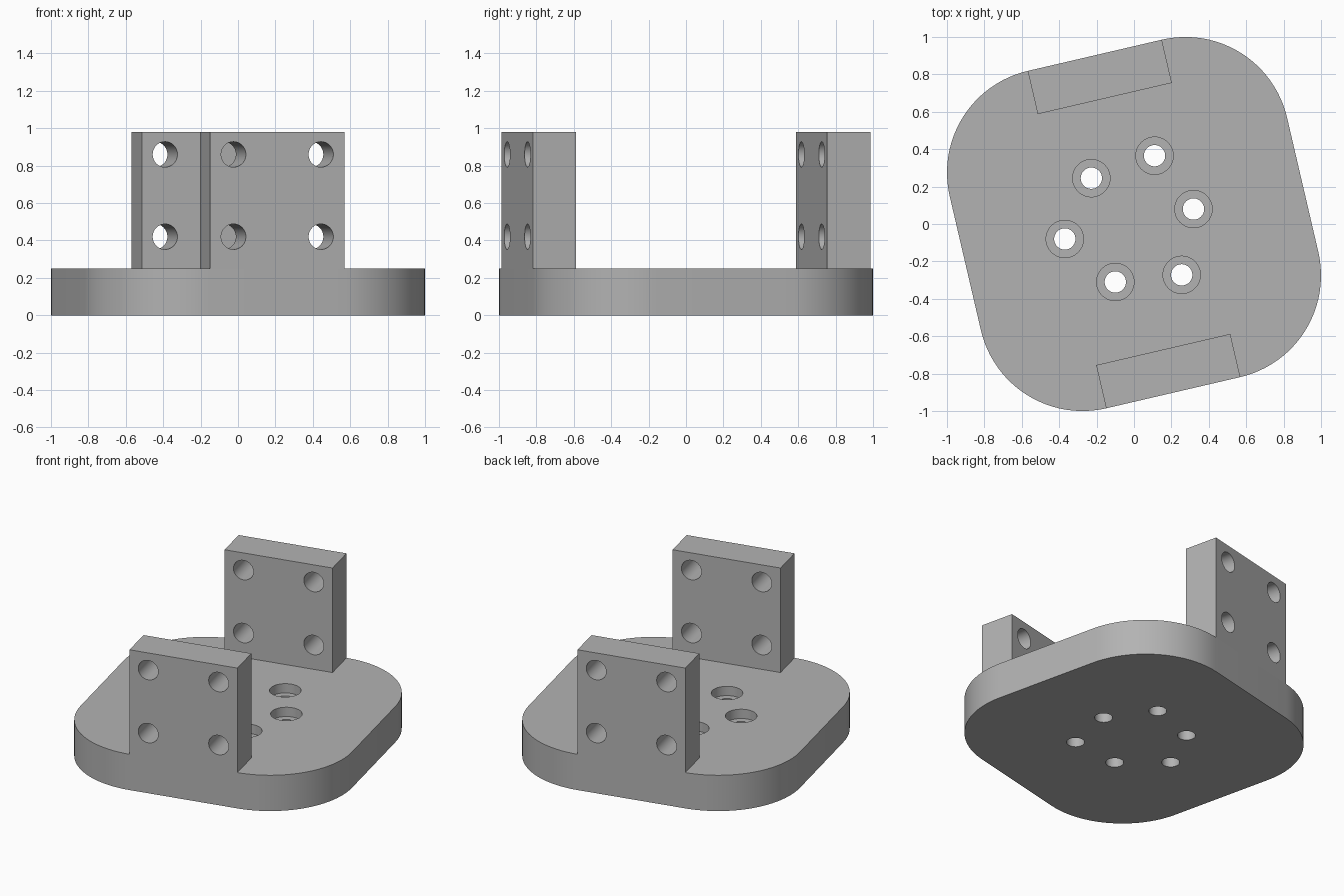
import bpy, bmesh, math
from mathutils import Matrix, Vector

if "Cube" in bpy.data.objects:
    bpy.data.objects.remove(bpy.data.objects["Cube"])

TURN = Matrix.Rotation(math.radians(13.1), 4, 'Z')   # whole part is turned about z
CORNER, RADIUS = 0.368, 0.558                        # corner centres and radius
HALF = CORNER + RADIUS
BASE_H, TOP = 0.25, 0.98

grey = bpy.data.materials.new("grey metal")
grey.diffuse_color = (0.45, 0.45, 0.45, 1)
grey.use_nodes = True
grey.node_tree.nodes["Principled BSDF"].inputs["Base Color"].default_value = grey.diffuse_color


def make_object(name, bm):
    bmesh.ops.recalc_face_normals(bm, faces=bm.faces[:])
    mesh = bpy.data.meshes.new(name)
    bm.to_mesh(mesh)
    bm.free()
    mesh.materials.append(grey)
    obj = bpy.data.objects.new(name, mesh)
    bpy.context.collection.objects.link(obj)
    return obj


def drill(obj, centre, radius, depth, axis='Z'):
    """Cut a round hole centred at a point along z or local y."""
    bm = bmesh.new()
    place = Matrix.Translation(centre)
    if axis == 'Y':
        place = TURN @ place @ Matrix.Rotation(math.pi / 2, 4, 'X')
    bmesh.ops.create_cone(bm, cap_ends=True, segments=48, radius1=radius,
                          radius2=radius, depth=depth, matrix=place)
    cutter = make_object("hole_cutter", bm)
    cutter.hide_render = True
    mod = obj.modifiers.new("hole", 'BOOLEAN')
    mod.operation, mod.solver, mod.object = 'DIFFERENCE', 'EXACT', cutter
    bpy.context.view_layer.objects.active = obj
    bpy.ops.object.modifier_apply(modifier=mod.name)
    bpy.data.objects.remove(cutter)


def finish(obj):
    bpy.ops.object.select_all(action='DESELECT')
    obj.select_set(True)
    bpy.context.view_layer.objects.active = obj
    bpy.ops.object.shade_smooth_by_angle(angle=math.radians(30))


# Base plate: rounded square profile, extruded
bm = bmesh.new()
ring = []
for q, (sx, sy) in enumerate([(1, 1), (-1, 1), (-1, -1), (1, -1)]):
    for i in range(25):
        a = math.pi / 2 * (q + i / 24)
        p = Vector((sx * CORNER + RADIUS * math.cos(a),
                    sy * CORNER + RADIUS * math.sin(a), 0))
        ring.append(bm.verts.new(TURN @ p))
face = bm.faces.new(ring)
out = bmesh.ops.extrude_face_region(bm, geom=[face])
bmesh.ops.translate(bm, vec=(0, 0, BASE_H),
                    verts=[v for v in out["geom"] if isinstance(v, bmesh.types.BMVert)])
base = make_object("base_plate", bm)

# Counterbored screw holes through the base
for x, y in [(0.11, 0.365), (-0.228, 0.245), (-0.37, -0.08),
             (-0.1, -0.31), (0.255, -0.272), (0.318, 0.08)]:
    drill(base, (x, y, BASE_H / 2), 0.057, 1)
    drill(base, (x, y, BASE_H), 0.1, 0.13)
finish(base)

# Upright mounting blocks, flush with the straight edges, four cross holes each
THICK = 0.237
for name, side in (("front_block", -1), ("back_block", 1)):
    bm = bmesh.new()
    y = side * (HALF - THICK / 2)
    place = (TURN @ Matrix.Translation((0, y, (BASE_H + TOP) / 2))
             @ Matrix.Diagonal((2 * CORNER, THICK, TOP - BASE_H, 1)))
    bmesh.ops.create_cube(bm, size=1, matrix=place)
    block = make_object(name, bm)
    for x in (-0.24, 0.24):
        for z in (0.42, 0.86):
            drill(block, (x, y, z), 0.068, 0.6, 'Y')
    finish(block)
